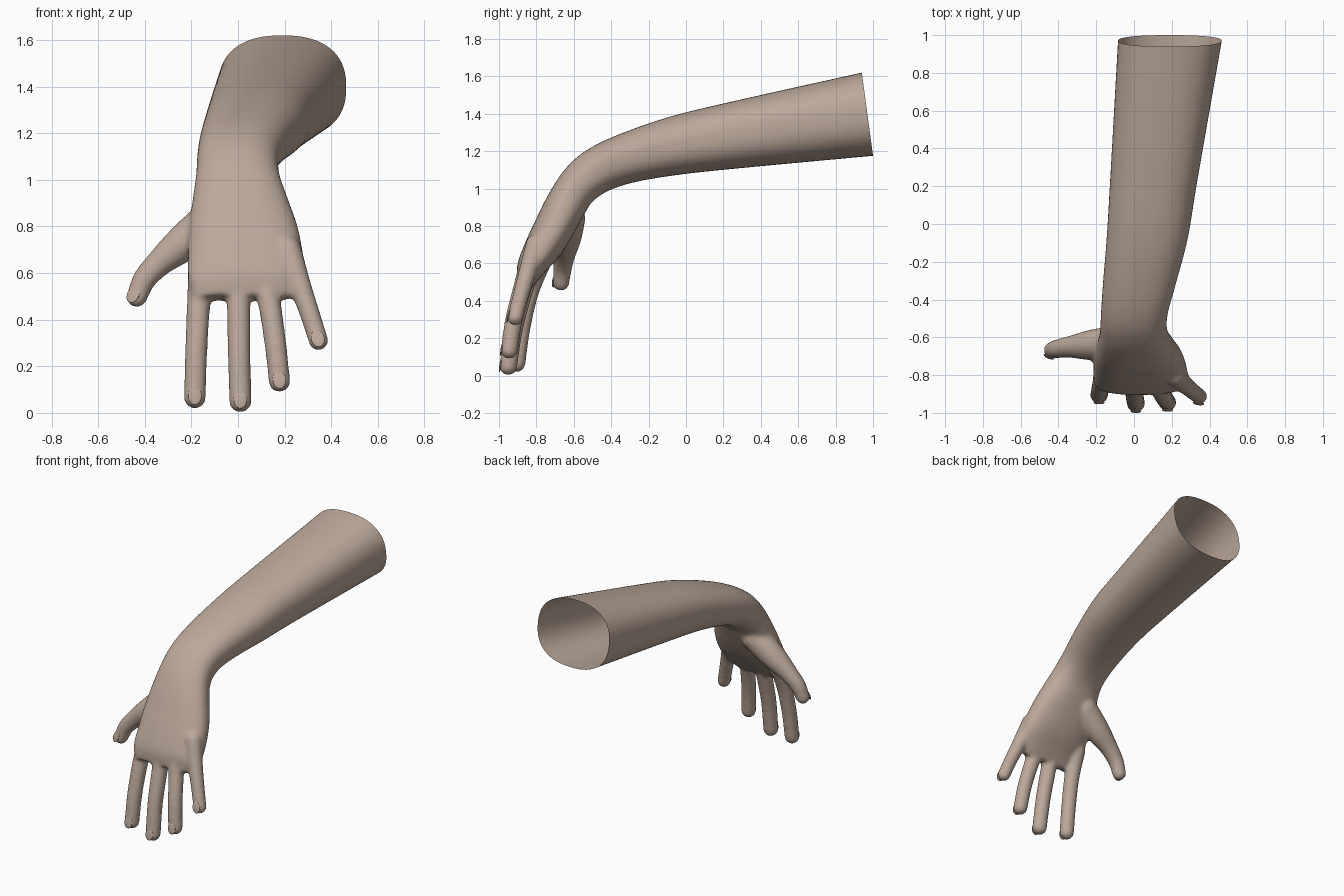
import bpy, bmesh, math
from mathutils import Vector, Matrix

cube = bpy.data.objects.get("Cube")
if cube:
    bpy.data.objects.remove(cube, do_unlink=True)

skin = bpy.data.materials.new("warm_beige_skin")
skin.use_nodes = True
SKIN = (0.50, 0.39, 0.32, 1)
skin.diffuse_color = SKIN
skin.node_tree.nodes["Principled BSDF"].inputs["Base Color"].default_value = SKIN


def spline(rows, steps):
    """Catmull-Rom interpolation through rows of equal length."""
    pts = [Vector(r) for r in rows]
    pts = [2 * pts[0] - pts[1]] + pts + [2 * pts[-1] - pts[-2]]
    out = []
    for a, b, c, d in zip(pts, pts[1:], pts[2:], pts[3:]):
        for i in range(steps):
            t = i / steps
            out.append(0.5 * (2 * b + (c - a) * t + (2 * a - 5 * b + 4 * c - d) * t**2
                              + (3 * b - a - 3 * c + d) * t**3))
    return out + [pts[-2]]


def add_loft(bm, sections, sides=48, power=2.4):
    """Closed loft of rounded sections: back (y, z), underside (y, z), x limits."""
    def bulge(v):
        return math.copysign(abs(v) ** (2 / power), v)
    rings = []
    for yt, zt, yb, zb, xl, xr in sections:
        centre = Vector(((xl + xr) / 2, (yt + yb) / 2, (zt + zb) / 2))
        across = Vector(((xr - xl) / 2, 0, 0))
        up = Vector((0, (yt - yb) / 2, (zt - zb) / 2))
        ring = []
        for k in range(sides):
            a = math.tau * k / sides
            ring.append(bm.verts.new(centre + across * bulge(math.cos(a)) + up * bulge(math.sin(a))))
        rings.append(ring)
    for r, s in zip(rings, rings[1:]):
        for k in range(sides):
            n = (k + 1) % sides
            bm.faces.new((r[k], r[n], s[n], s[k]))
    bm.faces.new(rings[0])
    bm.faces.new(rings[-1])
    bmesh.ops.recalc_face_normals(bm, faces=bm.faces[:])


def add_digit(bm, path):
    """Row of overlapping balls, fused later into one rounded finger."""
    for x, y, z, r in spline(path, 9):
        bmesh.ops.create_icosphere(bm, subdivisions=3, radius=r,
                                   matrix=Matrix.Translation((x, y, z)))


def make_object(name, bm):
    mesh = bpy.data.meshes.new(name)
    bm.to_mesh(mesh)
    bm.free()
    mesh.materials.append(skin)
    obj = bpy.data.objects.new(name, mesh)
    bpy.context.collection.objects.link(obj)
    return obj


# Forearm, bent wrist and palm
arm_sections = [
    (1.04, 1.642, 1.10, 1.185, -0.078, 0.482),
    (0.94, 1.62, 1.00, 1.175, -0.085, 0.465),
    (0.20, 1.455, 0.25, 1.105, -0.127, 0.335),
    (-0.10, 1.38, -0.05, 1.072, -0.145, 0.285),
    (-0.37, 1.285, -0.27, 1.035, -0.165, 0.22),
    (-0.54, 1.20, -0.41, 0.99, -0.175, 0.178),
    (-0.65, 1.10, -0.50, 0.93, -0.18, 0.178),
    (-0.735, 0.97, -0.55, 0.85, -0.195, 0.215),
    (-0.80, 0.84, -0.60, 0.76, -0.21, 0.255),
    (-0.86, 0.71, -0.675, 0.64, -0.215, 0.28),
    (-0.90, 0.60, -0.765, 0.54, -0.213, 0.285),
    (-0.905, 0.51, -0.82, 0.475, -0.19, 0.235),
]

# Finger paths: x, y, z, radius
digits = {
    "index": [(-0.16, -0.77, 0.62, 0.056), (-0.17, -0.835, 0.45, 0.051),
              (-0.18, -0.88, 0.25, 0.049), (-0.185, -0.905, 0.066, 0.048)],
    "middle": [(0.0, -0.82, 0.62, 0.056), (0.003, -0.87, 0.45, 0.052),
               (0.005, -0.92, 0.25, 0.05), (0.01, -0.95, 0.05, 0.049)],
    "ring": [(0.105, -0.83, 0.62, 0.055), (0.135, -0.875, 0.47, 0.05),
             (0.16, -0.92, 0.30, 0.048), (0.178, -0.945, 0.135, 0.047)],
    "little": [(0.215, -0.80, 0.70, 0.058), (0.262, -0.845, 0.56, 0.049),
               (0.31, -0.885, 0.42, 0.044), (0.345, -0.913, 0.31, 0.043)],
    "thumb": [(-0.10, -0.625, 0.84, 0.088), (-0.22, -0.64, 0.74, 0.082),
              (-0.33, -0.65, 0.65, 0.06), (-0.40, -0.66, 0.575, 0.051),
              (-0.434, -0.668, 0.497, 0.045)],
}

bm = bmesh.new()
add_loft(bm, spline(arm_sections, 6))
for path in digits.values():
    add_digit(bm, path)
arm = make_object("arm_and_hand", bm)

# Fuse everything into one skin and soften the joins
remesh = arm.modifiers.new("fuse", "REMESH")
remesh.mode = "VOXEL"
remesh.voxel_size = 0.011
smooth = arm.modifiers.new("soften", "SMOOTH")
smooth.factor = 0.5
smooth.iterations = 10
bpy.context.view_layer.update()
fused = arm.evaluated_get(bpy.context.evaluated_depsgraph_get())
bm = bmesh.new()
bm.from_mesh(fused.to_mesh())
fused.to_mesh_clear()
arm.modifiers.clear()

# Open the upper end of the forearm
bmesh.ops.bisect_plane(bm, geom=bm.verts[:] + bm.edges[:] + bm.faces[:],
                       plane_co=(0, 0.97, 1.3975), plane_no=(0, 0.445, 0.06),
                       clear_outer=True)
for f in bm.faces:
    f.smooth = True
    f.material_index = 0
bm.to_mesh(arm.data)
bm.free()

# Fingernails, thin shells on the outer side of each tip
for name, path in digits.items():
    before, tip = Vector(path[-2][:3]), Vector(path[-1][:3])
    radius = path[-1][3]
    along = (tip - before).normalized()
    facing = Vector((-0.5, -0.85, 0)) if name == "thumb" else Vector((0, -1, 0))
    facing = (facing - along * facing.dot(along)).normalized()
    side = along.cross(facing)
    frame = Matrix((side, facing, along)).transposed().to_4x4()
    frame.translation = tip + facing * radius * 0.87
    bm = bmesh.new()
    bmesh.ops.create_uvsphere(bm, u_segments=24, v_segments=12, radius=1,
                              matrix=frame @ Matrix.Diagonal((0.029, 0.006, 0.038, 1)))
    for f in bm.faces:
        f.smooth = True
    make_object(name + "_nail", bm)
